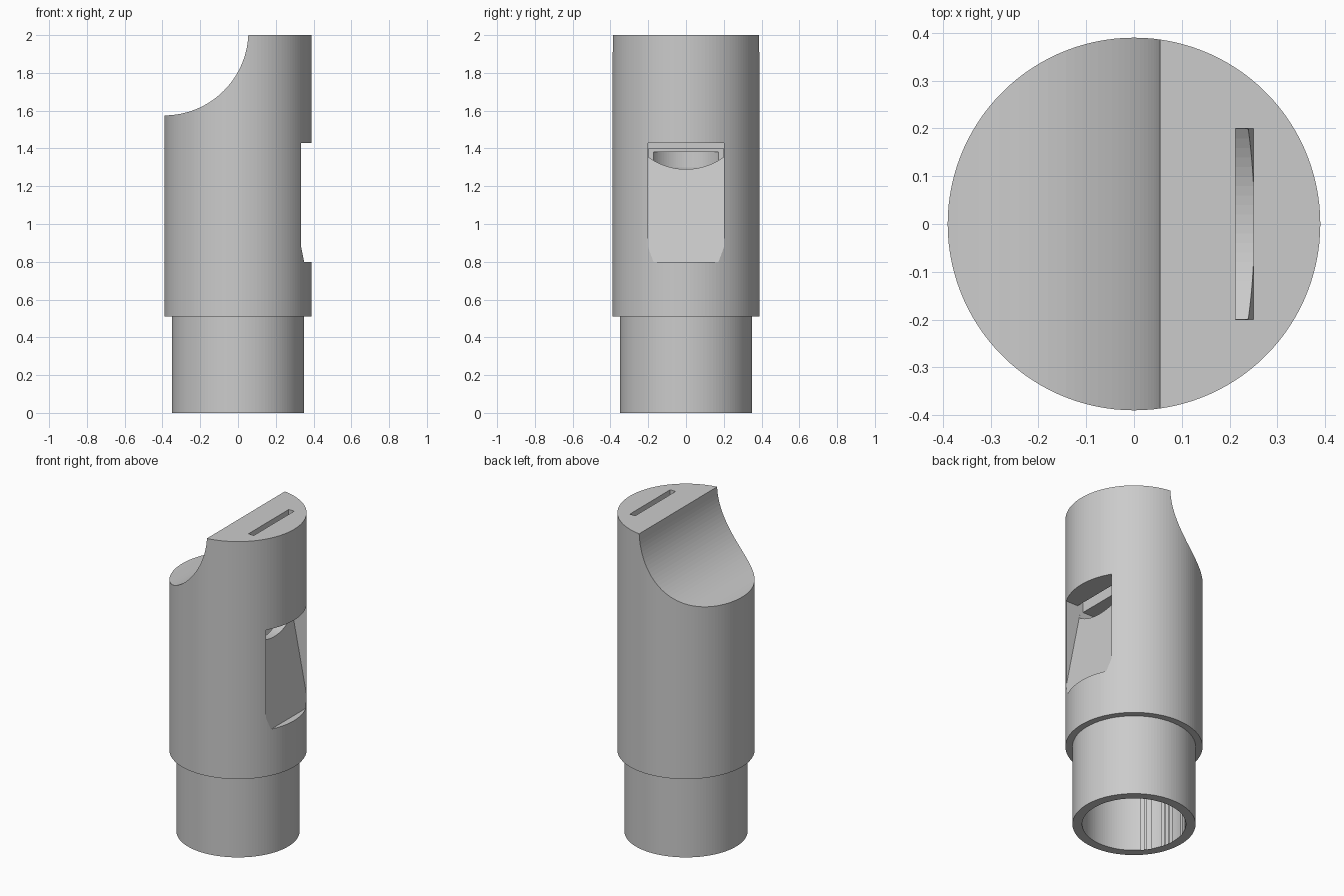
import bpy
import bmesh
import math
from mathutils import Vector

cube = bpy.data.objects.get("Cube")
if cube:
    bpy.data.objects.remove(cube, do_unlink=True)

grey = bpy.data.materials.new("plain_grey")
grey.use_nodes = True
colour = (0.6, 0.6, 0.6, 1)
grey.diffuse_color = colour
grey.node_tree.nodes["Principled BSDF"].inputs["Base Color"].default_value = colour


def make_object(name, bm):
    bmesh.ops.recalc_face_normals(bm, faces=bm.faces)
    mesh = bpy.data.meshes.new(name)
    bm.to_mesh(mesh)
    bm.free()
    mesh.materials.append(grey)
    obj = bpy.data.objects.new(name, mesh)
    bpy.context.collection.objects.link(obj)
    return obj


def lathe(name, profile, steps=120):
    """Revolve (radius, height) points around z."""
    bm = bmesh.new()
    verts = [bm.verts.new((r, 0, z)) for r, z in profile]
    edges = [bm.edges.new(pair) for pair in zip(verts, verts[1:])]
    bmesh.ops.spin(bm, geom=verts + edges, cent=(0, 0, 0), axis=(0, 0, 1),
                   angle=math.tau, steps=steps, use_duplicate=False)
    bmesh.ops.remove_doubles(bm, verts=bm.verts, dist=1e-5)
    return make_object(name, bm)


def prism(name, points, direction):
    """Extrude a closed outline along a direction."""
    bm = bmesh.new()
    face = bm.faces.new([bm.verts.new(p) for p in points])
    new = bmesh.ops.extrude_face_region(bm, geom=[face])["geom"]
    bmesh.ops.translate(bm, vec=Vector(direction),
                        verts=[v for v in new if isinstance(v, bmesh.types.BMVert)])
    return make_object(name, bm)


def cut(target, cutter):
    cutter.hide_render = True
    mod = target.modifiers.new("cut", "BOOLEAN")
    mod.operation = "DIFFERENCE"
    mod.solver = "EXACT"
    mod.object = cutter
    bpy.context.view_layer.objects.active = target
    bpy.ops.object.modifier_apply(modifier=mod.name)
    bpy.data.objects.remove(cutter, do_unlink=True)


# Outer body with the narrower joint at its foot
body = lathe("whistle_head", [(0, 0), (0.35, 0), (0.35, 0.51), (0.39, 0.51), (0.39, 2), (0, 2)])

# Bore, narrowing behind the ramp
cut(body, lathe("bore", [(0, -0.1), (0.295, -0.1), (0.295, 0.8), (0.2, 1.3), (0.2, 1.38), (0, 1.38)]))

# Curved scoop of the mouthpiece
scoop = [(-0.39 + 0.445 * math.cos(a), -0.6, 2.02 + 0.445 * math.sin(a))
         for a in (math.tau * i / 128 for i in range(128))]
cut(body, prism("scoop", scoop, (0, 1.2, 0)))

# Window with sloping ramp, joined to the air slot above
window = [(0.35, 0.8), (0.6, 0.8), (0.6, 1.43), (0.25, 1.43),
          (0.25, 2.1), (0.212, 2.1), (0.212, 1.39), (0.232, 1.39)]
cut(body, prism("window", [(x, -0.2, z) for x, z in window], (0, 0.4, 0)))

# Rounded air gap between the ramp lip and the block
half, radius = 0.199, 0.34
gap = [(-0.1, half, 1.4), (-0.1, -half, 1.4)]
for i in range(21):
    y = half * (i / 10 - 1)
    gap.append((-0.1, y, 1.29 + radius - math.sqrt(radius ** 2 - y ** 2)))
cut(body, prism("air_gap", gap, (0.4, 0, 0)))
